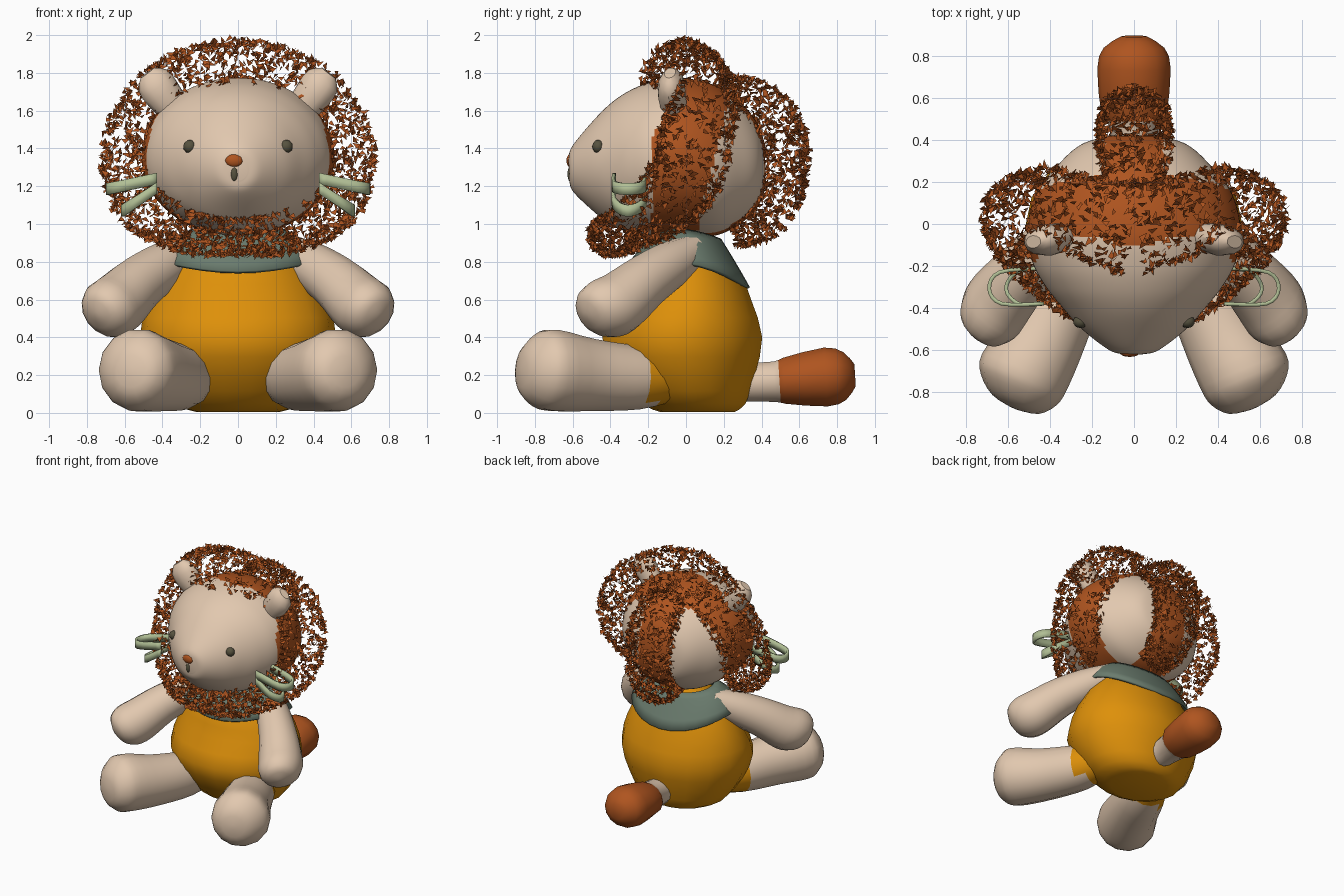
import bpy, bmesh, math, random
from mathutils import Vector

random.seed(4)
if "Cube" in bpy.data.objects:
    bpy.data.objects.remove(bpy.data.objects["Cube"], do_unlink=True)


def material(name, r, g, b):
    m = bpy.data.materials.new(name)
    m.use_nodes = True
    m.diffuse_color = (r, g, b, 1)
    bsdf = next(n for n in m.node_tree.nodes if n.type == "BSDF_PRINCIPLED")
    bsdf.inputs["Base Color"].default_value = (r, g, b, 1)
    bsdf.inputs["Roughness"].default_value = 0.9
    return m


CREAM = material("cream plush", 0.76, 0.58, 0.43)
YELLOW = material("mustard cloth", 0.73, 0.28, 0.003)
RUST = material("rust mane", 0.43, 0.09, 0.014)
TEAL = material("grey teal scarf", 0.145, 0.2, 0.155)
GREEN = material("pale green ribbon", 0.44, 0.52, 0.3)
DARK = material("dark olive thread", 0.095, 0.085, 0.05)


def finish(name, bm, mats, smooth=True, rule=None):
    mesh = bpy.data.meshes.new(name)
    if smooth:
        bmesh.ops.recalc_face_normals(bm, faces=bm.faces)
    bm.to_mesh(mesh)
    bm.free()
    for m in mats:
        mesh.materials.append(m)
    ob = bpy.data.objects.new(name, mesh)
    bpy.context.collection.objects.link(ob)
    if rule:
        for p in mesh.polygons:
            p.material_index = int(rule(p.center))
    if smooth:
        bpy.ops.object.select_all(action="DESELECT")
        ob.select_set(True)
        bpy.context.view_layer.objects.active = ob
        bpy.ops.object.shade_smooth_by_angle(angle=math.radians(40))
    return ob


def spline(pts, steps):
    """Smooth curve through tuples of any length."""
    out = []
    for i in range(len(pts) - 1):
        a, b, c, d = (pts[max(0, min(len(pts) - 1, i + k))] for k in (-1, 0, 1, 2))
        for s in range(steps):
            t = s / steps
            out.append(tuple(
                q + 0.5 * t * (r - p + t * (2 * p - 5 * q + 4 * r - w + t * (3 * (q - r) + w - p)))
                for p, q, r, w in zip(a, b, c, d)))
    return out + [pts[-1]]


def sweep(name, stations, mats, segs=14, steps=2, caps=True, rule=None):
    """Skin elliptical rings (x, y, z, radius_u, radius_v) along a part."""
    bm = bmesh.new()
    axis = (Vector(stations[-1][:3]) - Vector(stations[0][:3])).normalized()
    u = axis.cross((0, 0, 1))
    u = u.normalized() if u.length > 0.05 else Vector((1, 0, 0))
    v = u.cross(axis).normalized()
    rings = []
    for x, y, z, ru, rv in spline(stations, steps):
        angles = [math.tau * i / segs for i in range(segs)]
        rings.append([bm.verts.new(Vector((x, y, z)) + u * ru * math.cos(a) + v * rv * math.sin(a))
                      for a in angles])
    for a, b in zip(rings, rings[1:]):
        for i in range(segs):
            j = (i + 1) % segs
            bm.faces.new((a[i], a[j], b[j], b[i]))
    if caps:
        bm.faces.new(rings[0])
        bm.faces.new(rings[-1])
    return finish(name, bm, mats, rule=rule)


def thicken(ob, amount):
    mod = ob.modifiers.new("thickness", "SOLIDIFY")
    mod.thickness = amount
    mod.offset = 0


def pebble(name, loc, scale, mat):
    bm = bmesh.new()
    bmesh.ops.create_icosphere(bm, subdivisions=2, radius=1)
    bmesh.ops.scale(bm, vec=scale, verts=bm.verts)
    bmesh.ops.translate(bm, vec=loc, verts=bm.verts)
    return finish(name, bm, [mat])


# Body
sweep("body", [(0, .06, .005, .22, .2), (0, .04, .05, .34, .28), (0, 0, .2, .45, .37),
               (0, -.02, .4, .52, .43), (0, 0, .6, .47, .35), (0, 0, .75, .385, .29),
               (0, .01, .86, .29, .2), (0, .06, .92, .17, .08)], [YELLOW], segs=18)


# Head, with a rust band under the mane
def under_mane(c):
    front = -0.18 + max(0, c.z - 1.45) * (0.2 + min(0.4, abs(c.x)))
    rear = 0.08 + 0.24 * (c.z - 1.05)
    return front < c.y and (c.y < rear or abs(c.x) < 0.14)


sweep("head", [(0, -.62, 1.29, .05, .06), (0, -.6, 1.29, .12, .12), (0, -.5, 1.3, .25, .23),
               (0, -.4, 1.31, .34, .32), (0, -.3, 1.33, .42, .37), (0, -.18, 1.345, .485, .405),
               (0, -.03, 1.355, .51, .42), (0, .15, 1.34, .465, .4), (0, .29, 1.33, .355, .32),
               (0, .38, 1.32, .25, .22), (0, .42, 1.32, .12, .11)],
      [CREAM, RUST], segs=64, steps=8, rule=under_mane)

# Tail with rust tip
sweep("tail", [(0, .25, .16, .09, .1), (0, .47, .165, .12, .11), (0, .52, .17, .155, .125),
               (0, .74, .19, .175, .16), (0, .84, .195, .145, .13), (0, .895, .2, .06, .06)],
      [CREAM, RUST], rule=lambda c: c.y > 0.49)

# Scarf, dipping at front and back
scarf = sweep("scarf", [(0, .03, .96, .25, .15), (0, .01, .89, .36, .235), (0, 0, .79, .425, .335)],
              [TEAL], segs=28, caps=False)
for vert in scarf.data.vertices:
    vert.co.z -= 0.8 * (vert.co.y - 0.03) ** 2
thicken(scarf, 0.02)

# Paired parts
for side, s in (("left", 1), ("right", -1)):
    arm = [(.25, .05, .86, .09), (.38, -.08, .785, .125), (.52, -.22, .69, .145),
           (.63, -.35, .585, .165), (.69, -.44, .545, .16), (.735, -.505, .525, .11),
           (.75, -.53, .515, .02)]
    leg = [(.22, -.03, .19, .12), (.3, -.25, .185, .17), (.41, -.5, .2, .195),
           (.52, -.7, .225, .22), (.55, -.79, .225, .195), (.565, -.86, .22, .12),
           (.57, -.88, .22, .02)]
    for part, path, mats in (("arm", arm, [CREAM]), ("leg", leg, [CREAM, YELLOW])):
        sweep(f"{side}_{part}", [(s * x, y, z, r, r) for x, y, z, r in path], mats, steps=3,
              rule=lambda c: len(mats) > 1 and c.y > -.17)
    sweep(f"{side}_ear", [(s * .33, -.06, 1.6, .065, .085), (s * .4, -.075, 1.69, .075, .1),
                          (s * .45, -.08, 1.76, .065, .095), (s * .48, -.085, 1.8, .03, .045)],
          [CREAM], segs=12)
    pebble(f"{side}_eye", (s * .255, -.465, 1.41), (.036, .032, .036), DARK)
    # Looped ribbon whiskers
    for level, root, tip, drop in (("upper", 1.24, .69, .055), ("lower", 1.19, .61, .12)):
        bm = bmesh.new()
        loop = spline([(.43, -.38), (tip - .06, -.38), (tip, -.31), (tip - .05, -.23), (.43, -.21)], 4)
        pairs = []
        for x, y in loop:
            z = root - drop * (x - .43) / (tip - .43)
            pairs.append([bm.verts.new((s * x, y, z + h)) for h in (-.031, .031)])
        for a, b in zip(pairs, pairs[1:]):
            bm.faces.new((a[0], b[0], b[1], a[1]))
        thicken(finish(f"{side}_{level}_whisker", bm, [GREEN]), 0.018)

# Nose and mouth
pebble("nose", (-.02, -.612, 1.335), (.05, .022, .036), RUST)
pebble("mouth_stitch", (-.02, -.612, 1.265), (.02, .016, .042), DARK)


# Mane made of loose tufts scattered over a tube around a path
def in_head(p):
    return (p.x / .51) ** 2 + ((p.y + .1) / .52) ** 2 + ((p.z - 1.345) / .42) ** 2 < 0.95


def tufts(name, path, count):
    bm = bmesh.new()
    pts = [(Vector(p[:3]), p[3]) for p in spline(path, 6)]
    lengths = [(b[0] - a[0]).length for a, b in zip(pts, pts[1:])]
    for i in random.choices(range(len(lengths)), lengths, k=count):
        (a, ra), (b, rb) = pts[i], pts[i + 1]
        t = random.random()
        d = Vector([random.gauss(0, 1) for _ in range(3)])
        along = (b - a).normalized()
        d = (d - along * d.dot(along)).normalized()
        p = a.lerp(b, t) + d * (ra + (rb - ra) * t) * random.uniform(.9, 1.04)
        if in_head(p):
            continue
        e = Vector([random.gauss(0, 1) for _ in range(3)]).normalized()
        f = e.orthogonal().normalized()
        size = random.uniform(.018, .03)
        bm.faces.new([bm.verts.new(p + q * size) for q in (e, -e * .8 + f * .5, -e * .4 - f * .8)])
    finish(name, bm, [RUST], smooth=False)


half = [(0, -.02, 1.755, .225), (.22, .03, 1.745, .195), (.41, .09, 1.64, .185),
        (.52, .05, 1.45, .19), (.53, .02, 1.3, .19), (.48, -.09, 1.13, .18),
        (.35, -.26, 1.01, .14), (.2, -.37, .95, .115), (0, -.41, .94, .105)]
tufts("mane_ring", half + [(-x, y, z, r) for x, y, z, r in half[-2::-1]], 4700)
tufts("mane_crest", [(0, .2, 1.66, .14), (0, .36, 1.585, .175), (0, .45, 1.48, .175),
                     (0, .48, 1.33, .17), (0, .42, 1.1, .165), (0, .22, .99, .13)], 1700)
